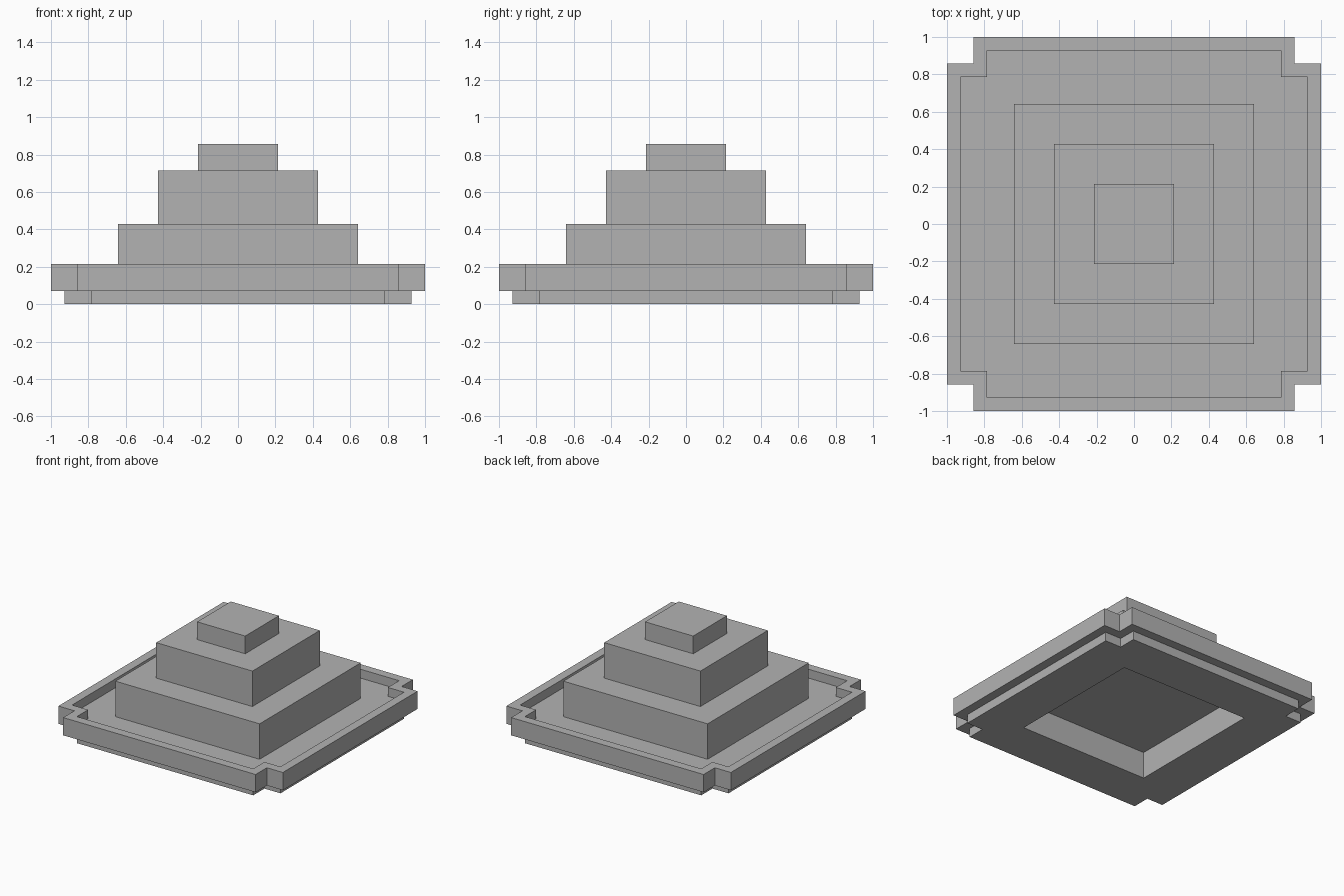
import bpy
import bmesh

if "Cube" in bpy.data.objects:
    bpy.data.objects.remove(bpy.data.objects["Cube"], do_unlink=True)

UNIT = 1 / 14  # the whole design sits on a grid of this step

stone = bpy.data.materials.new("plain grey")
stone.use_nodes = True
grey = (0.45, 0.45, 0.45, 1)
stone.diffuse_color = grey
stone.node_tree.nodes["Principled BSDF"].inputs["Base Color"].default_value = grey


def square(half, z):
    return [(half, half, z), (-half, half, z), (-half, -half, z), (half, -half, z)]


def notched(half, z):
    """Square outline with a two-step notch cut from every corner."""
    inner = half - 2
    points = []
    quarter = [(inner, inner), (inner, half), (-inner, half)]
    for _ in range(4):
        points += [(x, y, z) for x, y in quarter]
        quarter = [(-y, x) for x, y in quarter]
    return points


def build(name, outlines, cap_first=False, cap_last=False):
    """Skin a run of outlines into one shell, turning outward along the run."""
    bm = bmesh.new()
    loops = [[bm.verts.new([c * UNIT for c in p]) for p in line] for line in outlines]
    for a, b in zip(loops, loops[1:]):
        na, nb = len(a), len(b)
        for k in range(min(na, nb)):
            sa, sb = na // min(na, nb), nb // min(na, nb)
            lower = [a[(k * sa + i) % na] for i in range(sa + 1)]
            upper = [b[(k * sb + i) % nb] for i in range(sb + 1)]
            bm.faces.new(lower + upper[::-1])
    if cap_first:
        bm.faces.new(loops[0][::-1])
    if cap_last:
        bm.faces.new(loops[-1])
    mesh = bpy.data.meshes.new(name)
    bm.to_mesh(mesh)
    bm.free()
    mesh.materials.append(stone)
    obj = bpy.data.objects.new(name, mesh)
    bpy.context.collection.objects.link(obj)
    return obj


# Notched basin: underside recess, foot, overhanging rim and sunken floor
build("notched_basin", [
    square(8, 3), square(8, 0),
    notched(13, 0), notched(13, 1),
    notched(14, 1), notched(14, 3),
    notched(13, 3), notched(13, 2),
    square(9, 2),
], cap_first=True)

# Stepped tiers, each ending where the next one rises
build("lower_tier", [square(9, 2), square(9, 6), square(6, 6)])
build("middle_tier", [square(6, 6), square(6, 10), square(3, 10)])
build("top_block", [square(3, 10), square(3, 12)], cap_last=True)
